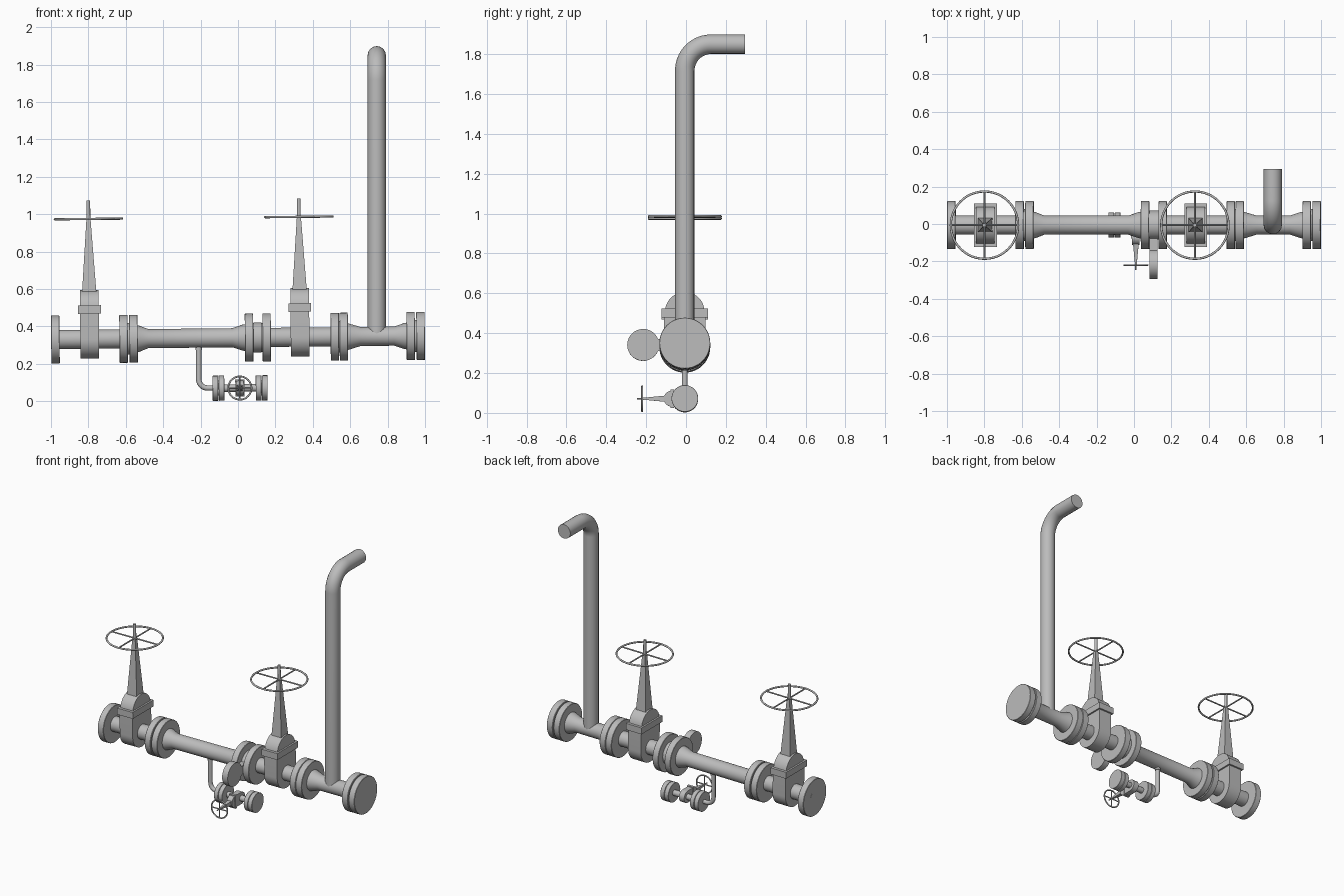
import bpy, bmesh, math
from mathutils import Matrix, Vector

old = bpy.data.objects.get("Cube")
if old:
    bpy.data.objects.remove(old, do_unlink=True)

steel = bpy.data.materials.new("grey_steel")
steel.use_nodes = True
GREY = (0.5, 0.5, 0.5, 1)
steel.diffuse_color = GREY
steel.node_tree.nodes["Principled BSDF"].inputs["Base Color"].default_value = GREY

# The lines fall slightly towards the left end
Y0 = -0.006
TILT = Matrix.Rotation(-0.01, 4, "Y")
RUN = Matrix.Translation((0, Y0, 0.34)) @ TILT
DRAIN = Matrix.Translation((0, Y0, 0.071)) @ TILT


def finish(name, mesh, frame):
    mesh.transform(frame)
    mesh.shade_smooth()
    mesh.set_sharp_from_angle(angle=math.radians(30))
    mesh.materials.clear()
    mesh.materials.append(steel)
    ob = bpy.data.objects.new(name, mesh)
    bpy.context.scene.collection.objects.link(ob)
    return ob


def from_bmesh(name, bm, frame):
    bmesh.ops.recalc_face_normals(bm, faces=bm.faces)
    mesh = bpy.data.meshes.new(name)
    bm.to_mesh(mesh)
    bm.free()
    return finish(name, mesh, frame)


def turned(name, profile, frame, sides=48):
    """Closed solid of revolution about x from (x, radius) pairs."""
    bm = bmesh.new()
    rings = []
    for x, r in profile:
        angles = [math.tau * i / sides for i in range(sides)]
        rings.append([bm.verts.new((x, r * math.cos(a), r * math.sin(a))) for a in angles])
    for a, b in zip(rings, rings[1:]):
        for i in range(sides):
            j = (i + 1) % sides
            bm.faces.new((a[i], a[j], b[j], b[i]))
    bm.faces.new(rings[0])
    bm.faces.new(rings[-1])
    return from_bmesh(name, bm, frame)


def plate(name, outline, half, frame):
    """Outline of (y, z) pairs extruded along x."""
    bm = bmesh.new()
    face = bm.faces.new([bm.verts.new((-half, y, z)) for y, z in outline])
    ext = bmesh.ops.extrude_face_region(bm, geom=[face])["geom"]
    moved = [v for v in ext if isinstance(v, bmesh.types.BMVert)]
    bmesh.ops.translate(bm, vec=(2 * half, 0, 0), verts=moved)
    return from_bmesh(name, bm, frame)


def arc(cy, cz, r, start, end, n=24):
    angles = [math.radians(start + (end - start) * i / n) for i in range(n + 1)]
    return [(cy + r * math.cos(a), cz + r * math.sin(a)) for a in angles]


def block(name, lo, hi, frame, top=1.0):
    """Box between two corners, its upper end scaled by top."""
    bm = bmesh.new()
    lo, hi = Vector(lo), Vector(hi)
    bmesh.ops.create_cube(bm, size=1)
    for v in bm.verts:
        if v.co.z > 0:
            v.co.x *= top
            v.co.y *= top
        v.co = (lo + hi) / 2 + v.co * (hi - lo)
    return from_bmesh(name, bm, frame)


def tube(name, points, radius, frame=Matrix(), closed=False):
    cu = bpy.data.curves.new(name, "CURVE")
    cu.dimensions = "3D"
    cu.bevel_depth = radius
    cu.bevel_resolution = 6
    cu.use_fill_caps = True
    sp = cu.splines.new("POLY")
    sp.points.add(len(points) - 1)
    for p, co in zip(sp.points, points):
        p.co = (*co, 1)
    sp.use_cyclic_u = closed
    helper = bpy.data.objects.new(name + "_path", cu)
    bpy.context.scene.collection.objects.link(helper)
    bpy.context.view_layer.update()
    dg = bpy.context.evaluated_depsgraph_get()
    mesh = bpy.data.meshes.new_from_object(helper.evaluated_get(dg))
    bpy.data.objects.remove(helper)
    return finish(name, mesh, frame)


def flange(name, x0, x1, radius, frame):
    e = radius * 0.015
    turned(name, [(x0, radius - e), (x0 + e, radius), (x1 - e, radius), (x1, radius - e)], frame)


def gate_valve(name, frame, wheel_z, wheel_r, stem_top, rim):
    """Gate valve standing on the pipe axis with its stem along +z."""
    body = arc(0, 0, 0.104, 180, 360) + [(0.104, 0.14), (-0.104, 0.14)]
    plate(name + "_body", body, 0.05, frame)
    block(name + "_bonnet_flange", (-0.061, -0.116, 0.136), (0.061, 0.116, 0.181), frame)
    plate(name + "_bonnet", arc(0, 0.164, 0.099, 0, 180), 0.049, frame)
    block(name + "_yoke", (-0.039, -0.039, 0.24), (0.039, 0.039, wheel_z), frame, 0.28)
    tube(name + "_stem", [(0, 0, wheel_z - 0.02), (0, 0, stem_top)], 0.01, frame)
    tube(name + "_handwheel_rim", [(x, y, wheel_z) for x, y in arc(0, 0, wheel_r, 0, 352.5, 47)],
         rim, frame, True)
    for axis in ("x", "y"):
        end = Vector((wheel_r, 0, 0)) if axis == "x" else Vector((0, wheel_r, 0))
        mid = Vector((0, 0, wheel_z))
        tube(f"{name}_spoke_{axis}", [mid - end, mid + end], rim * 0.8, frame)


# Main run: pipes with tapered weld necks
P, N = 0.051, 0.072
turned("left_pipe", [(-1.0, P), (-0.63, P)], RUN)
turned("middle_pipe", [(-0.54, N), (-0.525, N - 0.003), (-0.48, P), (-0.03, P),
                       (0.022, N - 0.003), (0.04, N)], RUN)
turned("valve_pipe", [(0.17, P), (0.5, P)], RUN)
turned("tee_pipe", [(0.58, N), (0.596, N - 0.003), (0.655, P), (0.835, P),
                    (0.888, N - 0.003), (0.905, N)], RUN)

# Main flanges, with gasket cores inside the paired joints
for i, x in enumerate((-0.999, -0.634, -0.581, 0.037, 0.131, 0.495, 0.543, 0.901, 0.954)):
    flange(f"flange_{i + 1}", x, x + 0.045, 0.128, RUN)
for i, x in enumerate((-0.585, 0.541, 0.95)):
    turned(f"gasket_{i + 1}", [(x - 0.01, 0.085), (x + 0.01, 0.085)], RUN)

# Spectacle blind between the middle flanges
AT = RUN @ Matrix.Translation((0.1045, 0, 0))
plate("blind_ring", arc(0, 0, 0.078, 0, 352.5, 47), 0.027, AT)
plate("blind_paddle", arc(-0.209, 0, 0.08, 0, 352.5, 47), 0.0215, AT)
plate("blind_neck", [(-0.15, -0.03), (-0.06, -0.03), (-0.06, 0.03), (-0.15, 0.03)], 0.0215, AT)

# Two main gate valves
for name, x in (("left_valve", -0.793), ("right_valve", 0.332)):
    gate_valve(name, RUN @ Matrix.Translation((x, 0, 0)), 0.643, 0.18, 0.742, 0.006)

# Vent riser with its elbow towards the back
riser = [(0.742, Y0, 0.35)]
riser += [(0.742, y, z) for y, z in arc(Y0 + 0.132, 1.718, 0.132, 180, 90)]
riser.append((0.742, 0.295, 1.85))
tube("vent_riser", riser, 0.049)

# Drain branch
drop = [(-0.21, Y0, 0.33)]
drop += [(x, Y0, z) for x, z in arc(-0.162, 0.119, 0.048, 180, 270, 16)]
drop.append((-0.12, Y0, 0.071))
tube("drain_drop", drop, 0.0145)
tube("drain_collar", [(-0.21, Y0, 0.3), (-0.21, Y0, 0.275)], 0.018)
turned("drain_pipe", [(-0.08, 0.02), (0.1, 0.02)], DRAIN)
for i, x in enumerate((-0.136, -0.103, 0.095, 0.128)):
    flange(f"drain_flange_{i + 1}", x, x + 0.03, 0.067, DRAIN)
for i, x in enumerate((-0.104, 0.126)):
    turned(f"drain_gasket_{i + 1}", [(x - 0.005, 0.04), (x + 0.005, 0.04)], DRAIN)

# Drain valve, stem pointing to the front
SMALL = DRAIN @ Matrix.Translation((0.01, 0, 0)) @ Matrix.Rotation(math.pi / 2, 4, "X")
gate_valve("drain_valve", SMALL @ Matrix.Scale(0.4, 4), 0.535, 0.155, 0.6, 0.012)
